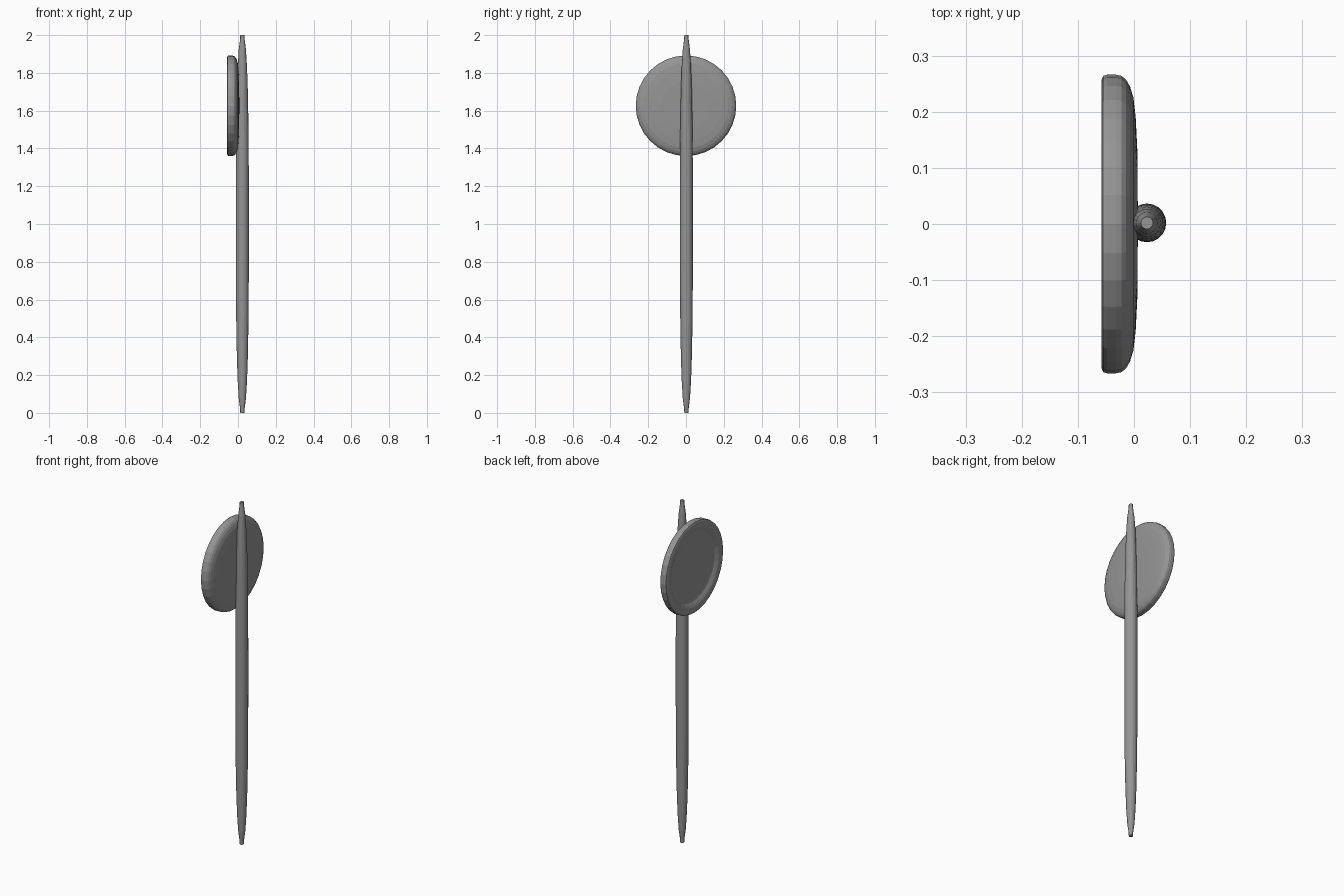
import bpy, bmesh, math
from mathutils import Matrix

if "Cube" in bpy.data.objects:
    bpy.data.objects.remove(bpy.data.objects["Cube"])

grey = bpy.data.materials.new("dark_grey")
grey.diffuse_color = (0.3, 0.3, 0.3, 1)
grey.use_nodes = True
grey.node_tree.nodes["Principled BSDF"].inputs["Base Color"].default_value = grey.diffuse_color


def lathe(name, profile, sides, matrix):
    """Revolve (radius, height) points around local z; radius 0 makes a pole."""
    bm = bmesh.new()
    rings = []
    for r, h in profile:
        if r == 0:
            rings.append([bm.verts.new((0, 0, h))] * sides)
        else:
            rings.append([bm.verts.new((r * math.cos(2 * math.pi * i / sides),
                                        r * math.sin(2 * math.pi * i / sides), h))
                          for i in range(sides)])
    for a, b in zip(rings, rings[1:]):
        for i in range(sides):
            j = (i + 1) % sides
            bm.faces.new(list(dict.fromkeys((a[i], a[j], b[j], b[i]))))
    bmesh.ops.recalc_face_normals(bm, faces=bm.faces)
    bm.transform(matrix)
    mesh = bpy.data.meshes.new(name)
    bm.to_mesh(mesh)
    bm.free()
    mesh.materials.append(grey)
    obj = bpy.data.objects.new(name, mesh)
    bpy.context.collection.objects.link(obj)
    return obj


# Slim pole, swelling in the middle and tapering to blunt rounded ends
steps = 16
pole = [(0, 0)]
for k in range(steps + 1):
    t = -math.cos(math.pi * k / steps)
    r = 0.0345 * max(0, 1 - abs(t) ** 2.8) ** 0.37
    pole.append((max(r, 0.011), 1 + t))
pole.append((0, 2))
lathe("pole", pole, 20, Matrix.Translation((0.023, 0.002, 0)))

# Disc: domed on the pole side, soft raised rim around a shallow dish on the other
disc = [(0, -0.043), (0.19, -0.043), (0.202, -0.045), (0.214, -0.051),
        (0.226, -0.056), (0.238, -0.058), (0.256, -0.058), (0.264, -0.055),
        (0.266, -0.048), (0.266, -0.032), (0.264, -0.022), (0.257, -0.014),
        (0.245, -0.007), (0.225, -0.001), (0.19, 0.003), (0.13, 0.006), (0, 0.007)]
lathe("disc", disc, 32,
      Matrix.Translation((0, 0, 1.626)) @ Matrix.Rotation(math.pi / 2, 4, 'Y'))
